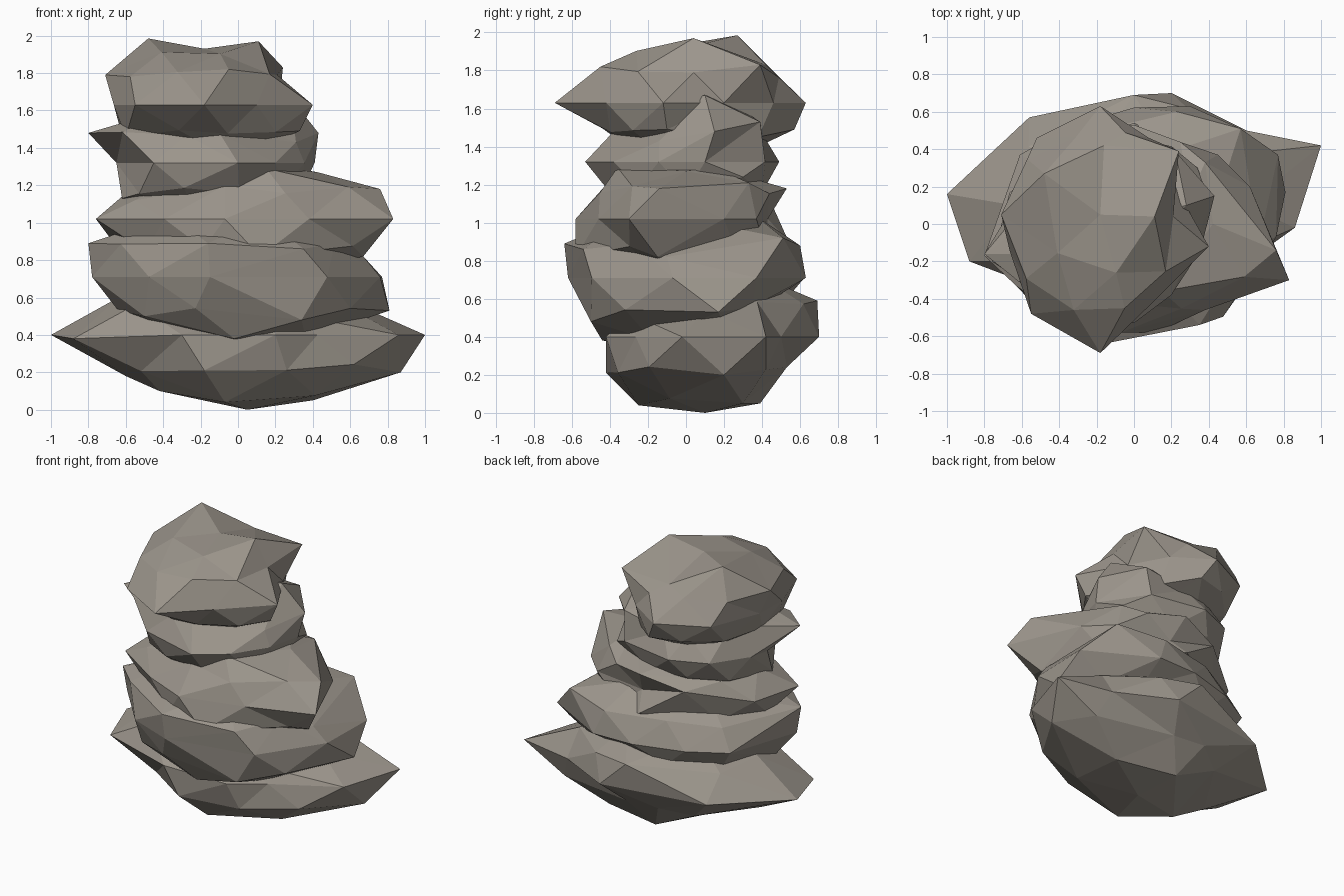
import bpy
import bmesh
from mathutils import Vector

default_cube = bpy.data.objects.get("Cube")
if default_cube:
    bpy.data.objects.remove(default_cube, do_unlink=True)

# Single warm grey stone colour
stone = bpy.data.materials.new("warm_grey_stone")
stone.use_nodes = True
stone_colour = (0.33, 0.30, 0.26, 1.0)
stone.diffuse_color = stone_colour
stone.node_tree.nodes["Principled BSDF"].inputs["Base Color"].default_value = stone_colour

# Faces between the corners sit slightly inside them
HOLLOW = 0.95


def blended_reach(direction, corners):
    """Average the reach of the corners, favouring those nearest in direction."""
    total = weight_sum = 0.0
    for corner in corners:
        gap = (direction - corner.normalized()).length_squared
        weight = 1 / (gap + 0.03) ** 2
        total += weight * corner.length
        weight_sum += weight
    return HOLLOW * total / weight_sum


def add_rock(name, centre, radii, corner_points):
    """Chiselled boulder: a coarse icosphere pulled out to its main corners."""
    centre = Vector(centre)
    radii = Vector(radii)

    def to_unit(point):
        offset = Vector(point) - centre
        return Vector([a / b for a, b in zip(offset, radii)])

    bm = bmesh.new()
    bmesh.ops.create_icosphere(bm, subdivisions=2, radius=1)
    corners = [to_unit(point) for point in corner_points]
    directions = {vert: vert.co.normalized() for vert in bm.verts}

    # Swell the whole boulder towards its corners
    for vert, direction in directions.items():
        reach = blended_reach(direction, corners)
        vert.co = centre + direction * reach * radii

    # Snap the closest free vertex onto each corner
    free = set(bm.verts)
    for point, corner in zip(corner_points, corners):
        aim = corner.normalized()
        nearest = min(free, key=lambda v: ((directions[v] - aim).length, v.index))
        nearest.co = Vector(point)
        free.remove(nearest)

    bmesh.ops.recalc_face_normals(bm, faces=bm.faces)
    mesh = bpy.data.meshes.new(name)
    bm.to_mesh(mesh)
    bm.free()
    mesh.materials.append(stone)
    rock = bpy.data.objects.new(name, mesh)
    bpy.context.collection.objects.link(rock)
    return rock


# Wide base boulder
add_rock("base_rock", (.05, .1, .4), (.85, .6, .38), [
    (-1, .16, .4), (1, .42, .4), (.86, -.02, .4), (.87, .2, .2),
    (-.88, -.2, .38), (-.6, 0, .18), (-.18, -.42, .21), (-.42, -.1, .1),
    (-.07, -.25, .04), (.05, .1, 0), (.4, .3, .05), (-.03, .39, .05),
    (.2, .7, .4), (0, .69, .59), (-.56, .57, .4), (.2, -.42, .4),
    (-.64, .1, .6), (.1, .53, .24), (.6, .5, .4), (.6, .1, .54),
    (.45, -.2, .48), (-.1, -.3, .47), (-.35, .4, .2), (-.3, -.42, .4)])

# Second boulder, overhanging the front
add_rock("lower_rock", (0, .03, .71), (.75, .6, .34), [
    (-.8, -.17, .89), (-.78, -.15, .71), (-.64, -.1, .53), (-.02, -.44, .38),
    (-.16, -.64, .89), (-.15, -.62, .71), (.35, -.54, .86), (.34, -.5, .48),
    (.81, .17, .53), (.76, -.07, .71), (.3, .63, .71), (.57, .51, .92),
    (.77, .37, .71), (-.35, .52, .71), (.3, .43, .58), (-.5, -.38, .5),
    (.67, -.1, .82), (-.61, .37, .71)])

# Middle boulder, leaning to the left
add_rock("middle_rock", (.05, 0, 1.02), (.72, .52, .3), [
    (-.76, -.2, 1.02), (.83, -.3, 1.02), (.76, -.14, 1.18), (.15, -.36, 1.29),
    (-.07, -.42, 1.2), (-.07, -.58, 1.02), (.3, .15, 1.29), (.38, .33, 1.21),
    (.45, .37, 1.02), (0, .54, .9), (.67, -.15, .82), (-.55, -.25, 1.12),
    (.12, -.58, .82), (-.3, .45, 1.1), (.05, .43, 1.02), (.38, -.46, 1.02),
    (.62, .2, 1.02), (0, .53, 1.18)])

# Narrow fourth boulder with a side peak
add_rock("upper_rock", (-.14, 0, 1.32), (.54, .48, .3), [
    (-.8, -.16, 1.48), (-.65, 0, 1.32), (-.62, -.1, 1.13), (-.5, .2, 1.53),
    (.43, .15, 1.48), (.28, .1, 1.67), (.41, .1, 1.32), (-.45, -.4, 1.32),
    (0, -.53, 1.32), (.22, .39, 1.53), (-.2, .49, 1.32), (.34, .3, 1.24),
    (.2, -.38, 1.32), (-.1, -.38, 1.48), (.31, -.14, 1.43), (-.1, .4, 1.47)])

# Rounded cap boulder, dented on its left side
add_rock("top_rock", (-.18, .03, 1.63), (.52, .58, .32), [
    (-.18, -.69, 1.63), (-.18, .63, 1.63), (-.48, .27, 1.985), (.11, .04, 1.97),
    (-.18, .05, 1.93), (.4, -.12, 1.63), (.1, -.42, 1.63), (-.55, -.48, 1.63),
    (-.71, .05, 1.79), (.21, .04, 1.79), (-.05, -.45, 1.82), (-.6, -.2, 1.46),
    (-.2, -.35, 1.43), (.33, -.1, 1.49), (-.1, .57, 1.49), (.24, .39, 1.83),
    (-.52, .46, 1.63), (.22, .2, 1.63), (.08, .46, 1.63), (.1, .38, 1.45),
    (-.16, .42, 1.83), (-.66, .1, 1.63)])
